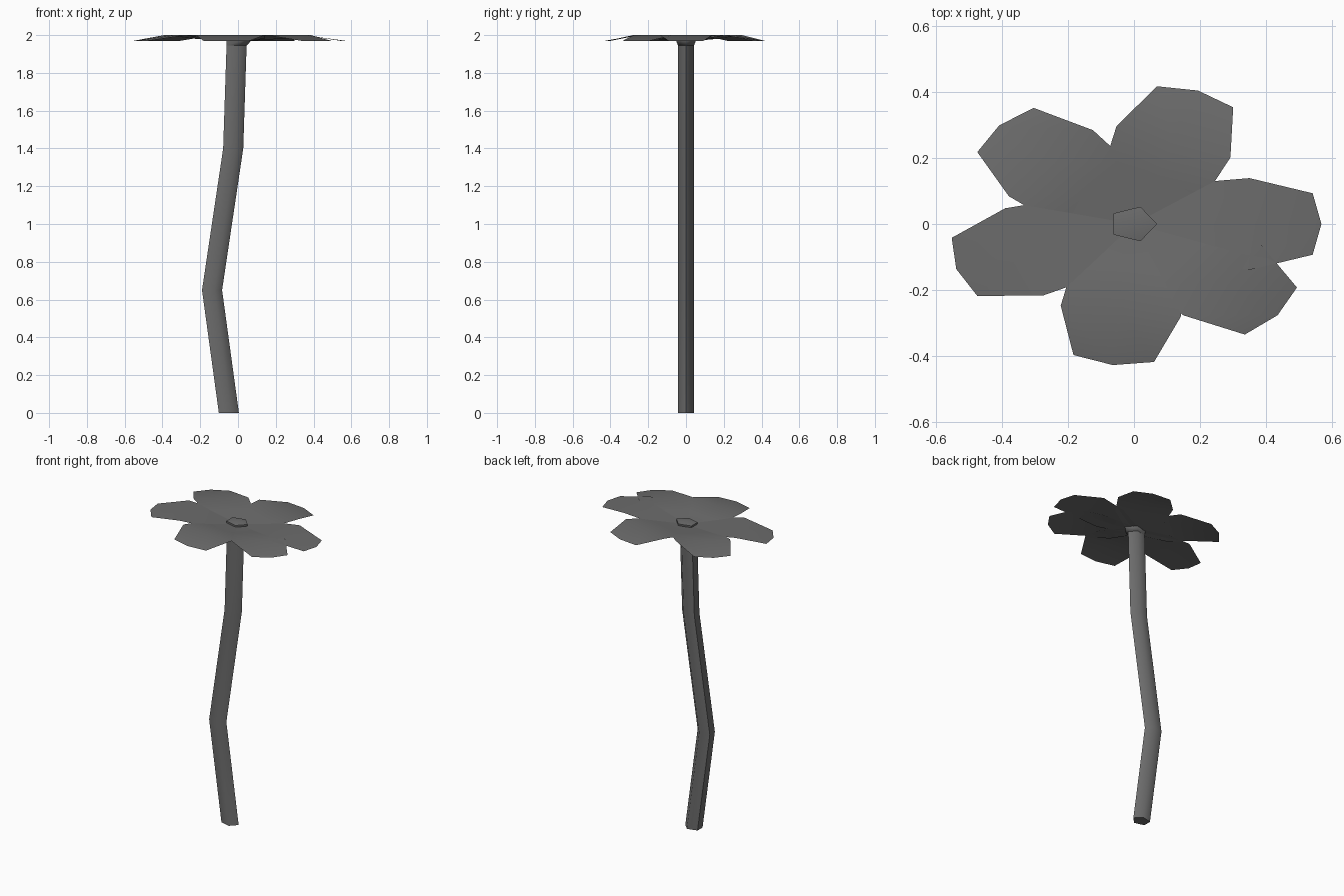
import bpy, bmesh
from math import cos, sin, pi, radians

if "Cube" in bpy.data.objects:
    bpy.data.objects.remove(bpy.data.objects["Cube"], do_unlink=True)

STRETCH = 1.32  # the flower is wider in x than in y

grey = bpy.data.materials.new("dark_grey")
grey.use_nodes = True
colour = (0.15, 0.15, 0.15, 1)
grey.diffuse_color = colour
grey.node_tree.nodes["Principled BSDF"].inputs["Base Color"].default_value = colour


def finish(name, bm, angle):
    mesh = bpy.data.meshes.new(name)
    bm.to_mesh(mesh)
    bm.free()
    obj = bpy.data.objects.new(name, mesh)
    bpy.context.collection.objects.link(obj)
    mesh.materials.append(grey)
    bpy.ops.object.select_all(action="DESELECT")
    obj.select_set(True)
    bpy.context.view_layer.objects.active = obj
    bpy.ops.object.shade_smooth_by_angle(angle=radians(angle))
    return obj


def tube(name, rings, dome=None):
    """Five-sided tube through (x, z, radius) rings, with an optional domed top."""
    bm = bmesh.new()
    loops = []
    for x, z, r in rings:
        turns = [2 * pi * i / 5 for i in range(5)]
        loops.append([bm.verts.new((x + STRETCH * r * cos(a), r * sin(a), z)) for a in turns])
    for low, high in zip(loops, loops[1:]):
        for i in range(5):
            j = (i + 1) % 5
            bm.faces.new((low[i], low[j], high[j], high[i]))
    bm.faces.new(loops[0][::-1])
    if dome:
        peak = bm.verts.new((rings[-1][0], 0, dome))
        for i in range(5):
            bm.faces.new((loops[-1][i], loops[-1][(i + 1) % 5], peak))
    else:
        bm.faces.new(loops[-1])
    return finish(name, bm, 75)


def petal(name, angle):
    """Thin petal: low at the base, highest at mid length, drooping at the tip."""
    rows = [(0.0, 0.04, 1.968), (0.14, 0.125, 1.982), (0.265, 0.139, 2.0), (0.41, 0.093, 1.97)]
    tip = 0.43
    a = radians(angle)
    bm = bmesh.new()

    def point(along, side, z):
        x = along * cos(a) - side * sin(a)
        y = along * sin(a) + side * cos(a)
        return bm.verts.new((STRETCH * x, y, z))

    strips = [[point(r, s * w, z) for s in (-1, 0, 1)] for r, w, z in rows[:-1]]
    r, w, z = rows[-1]
    strips.append([point(r, -w, z), point(tip, 0, z), point(r, w, z)])
    for near, far in zip(strips, strips[1:]):
        for i in range(2):
            bm.faces.new((near[i], far[i], far[i + 1], near[i + 1]))
    return finish(name, bm, 60)


# Bent stem
tube("stem", [(-0.054, 0, 0.0445), (-0.143, 0.65, 0.0445), (-0.031, 1.4, 0.0445), (-0.013, 1.95, 0.0445)])

# Flared flower centre
tube("flower_centre", [(-0.013, 1.945, 0.0445), (-0.003, 1.97, 0.055), (-0.003, 1.984, 0.055)], dome=1.995)

# Six unevenly spread petals
for n, turn in enumerate((0, 70, 136, 198.5, 263.5, 320)):
    petal(f"petal_{n + 1}", turn)
